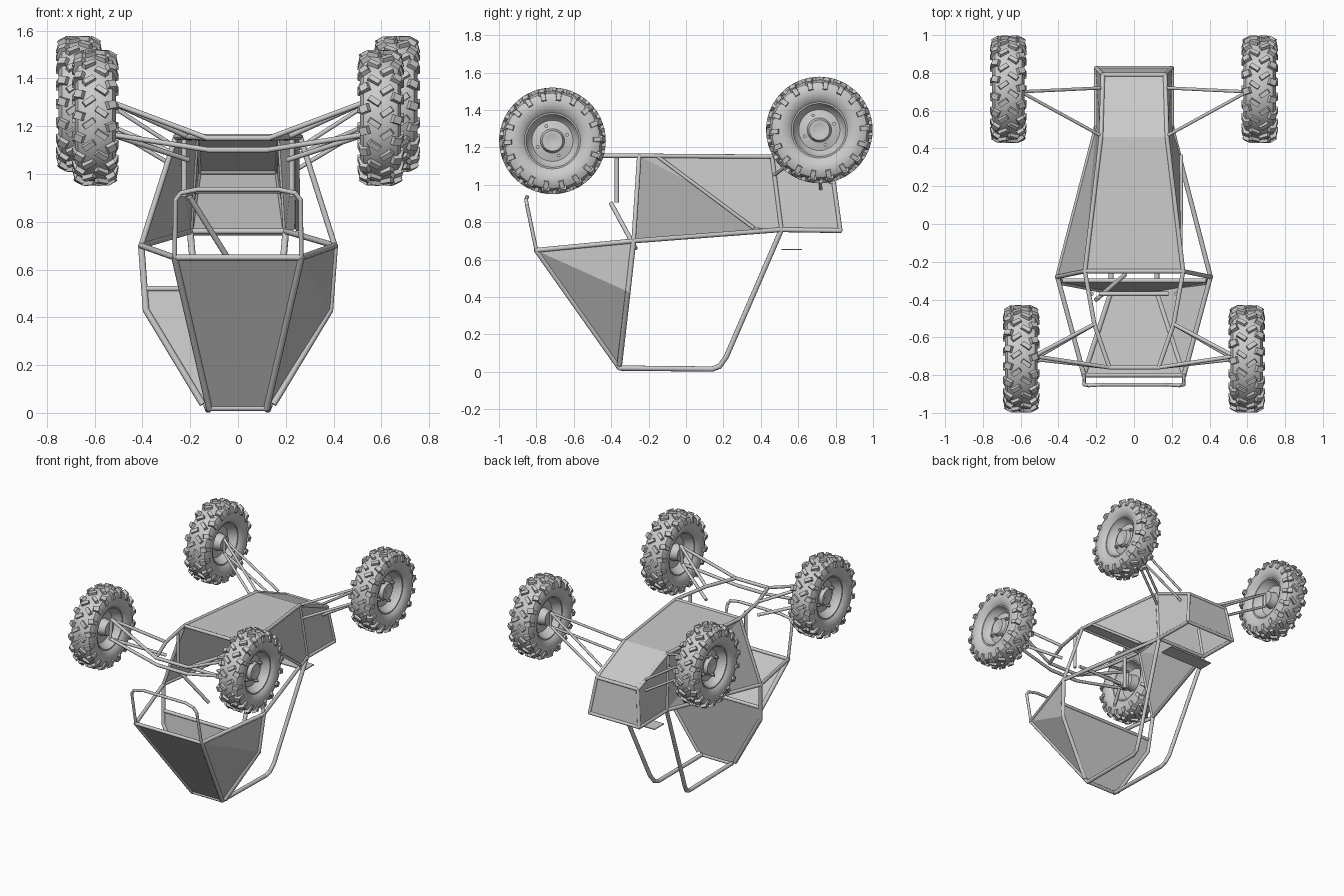
import bpy, bmesh, math
from mathutils import Vector, Matrix

if "Cube" in bpy.data.objects:
    bpy.data.objects.remove(bpy.data.objects["Cube"])


def add_object(name, bm, smooth=None):
    mesh = bpy.data.meshes.new(name)
    bm.to_mesh(mesh)
    bm.free()
    ob = bpy.data.objects.new(name, mesh)
    bpy.context.collection.objects.link(ob)
    if smooth:
        bpy.context.view_layer.objects.active = ob
        ob.select_set(True)
        bpy.ops.object.shade_smooth_by_angle(angle=math.radians(smooth))
        ob.select_set(False)
    return ob


def tubes(name, paths, r=0.012, mirror=False):
    """Round tubes along each path, optionally repeated on the other side."""
    bm = bmesh.new()
    if mirror:
        paths = paths + [[(-x, y, z) for x, y, z in p] for p in paths]
    for path in paths:
        pts = [Vector(p) for p in path]
        for a, b in zip(pts, pts[1:]):
            d = b - a
            m = Matrix.Translation((a + b) / 2) @ d.to_track_quat('Z', 'Y').to_matrix().to_4x4()
            bmesh.ops.create_cone(bm, cap_ends=True, segments=10, radius1=r, radius2=r,
                                  depth=d.length + r * 0.6, matrix=m)
    return add_object(name, bm, 40)


def panel(name, *polys):
    """Thin sheet made of one or more polygons."""
    bm = bmesh.new()
    for poly in polys:
        bm.faces.new([bm.verts.new(p) for p in poly])
    bmesh.ops.remove_doubles(bm, verts=bm.verts, dist=1e-4)
    bmesh.ops.recalc_face_normals(bm, faces=bm.faces)
    ob = add_object(name, bm)
    mod = ob.modifiers.new("thickness", 'SOLIDIFY')
    mod.thickness, mod.offset = 0.006, 0
    return ob


def mir(p):
    return (-p[0], p[1], p[2])


# Shared frame corners, right side
FLOOR_F = (0.26, -0.25, 1.155)
FLOOR_B = (0.175, 0.46, 1.15)
TAIL_T = (0.165, 0.79, 1.01)
TAIL_B = (0.2, 0.825, 0.755)
RAIL_B = (0.2, 0.51, 0.76)
RAIL_M = (0.405, -0.28, 0.70)
RAIL_F = (0.265, -0.80, 0.65)
POST = (0.385, -0.31, 0.43)
ROOF_F = (0.12, -0.355, 0.02)
NOSE_B = (0.21, -0.53, 1.155)
NOSE_F = (0.13, -0.76, 1.15)

# Sheet panels
panel("floor_pan", [FLOOR_F, FLOOR_B, mir(FLOOR_B), mir(FLOOR_F)],
      [FLOOR_B, TAIL_T, mir(TAIL_T), mir(FLOOR_B)])
panel("tail_panel", [TAIL_T, TAIL_B, mir(TAIL_B), mir(TAIL_T)])
panel("right_side_panel", [(0.248, -0.15, 1.155), FLOOR_B, RAIL_B, (0.24, 0.36, 0.77)],
      [FLOOR_B, TAIL_T, TAIL_B, RAIL_B])
panel("left_side_panel", [mir(FLOOR_F), mir(FLOOR_B), mir(RAIL_B)],
      [mir(FLOOR_F), mir(RAIL_B), mir(RAIL_M)],
      [mir(FLOOR_B), mir(TAIL_T), mir(TAIL_B), mir(RAIL_B)])
panel("front_panel", [RAIL_F, ROOF_F, mir(ROOF_F), mir(RAIL_F)])
panel("right_front_panel", [RAIL_F, RAIL_M, POST], [RAIL_F, POST, ROOF_F])
panel("cross_panel", [(0.385, -0.30, 0.52), POST, ROOF_F,
                      mir(ROOF_F), mir(POST), (-0.385, -0.30, 0.52)])
panel("rear_plate", [(0.18, 0.51, 0.655), (0.18, 0.62, 0.655),
                     (-0.18, 0.62, 0.655), (-0.18, 0.51, 0.655)])

# Tubular frame
tubes("side_rails", [[RAIL_F, RAIL_M, RAIL_B, TAIL_B]], 0.013, True)
tubes("roll_cage", [[RAIL_F, ROOF_F, (0.125, 0.14, 0.015), (0.13, 0.18, 0.03),
                     (0.14, 0.215, 0.08), RAIL_B],
                    [RAIL_M, POST, (0.15, -0.355, 0.04)]], 0.014, True)
tubes("floor_rails", [[NOSE_F, NOSE_B, FLOOR_F, FLOOR_B, TAIL_T, TAIL_B],
                      [FLOOR_F, RAIL_M], [FLOOR_B, RAIL_B],
                      [(0.225, -0.37, 0.91), (0.225, -0.37, 1.15)]], 0.012, True)
tubes("cross_bars", [[p, mir(p)] for p in
                     (FLOOR_F, RAIL_F, ROOF_F, RAIL_B, TAIL_T, TAIL_B, NOSE_F,
                      (0.385, -0.30, 0.52), (0.18, -0.37, 0.93), (0.12, -0.76, 1.10))], 0.012)
tubes("nose_loop", [[RAIL_F, (0.262, -0.85, 0.89), (0.24, -0.855, 0.92),
                     (0.17, -0.85, 0.935), (0, -0.85, 0.935)]], 0.010, True)
tubes("right_diagonal", [[(0.248, -0.15, 1.15), (0.25, 0.36, 0.77)]], 0.010)
tubes("steering_column", [[(-0.2, -0.40, 0.90), (-0.05, -0.27, 0.66)]], 0.012)

# Suspension arms
tubes("front_arms", [[NOSE_B, (0.53, -0.70, 1.30), NOSE_F],
                     [(0.21, -0.53, 1.06), (0.53, -0.715, 1.165), (0.12, -0.76, 1.10)],
                     [(0.53, -0.70, 1.30), (0.53, -0.715, 1.165)]], 0.011, True)
tubes("rear_arms", [[(0.18, 0.47, 1.15), (0.60, 0.70, 1.33), (0.18, 0.72, 1.06)],
                    [(0.18, 0.47, 1.05), (0.60, 0.70, 1.23), (0.18, 0.72, 0.98)],
                    [(0.60, 0.70, 1.33), (0.60, 0.70, 1.23)]], 0.009, True)


def wheel_mesh():
    # Tyre and dished rim as a lathe about x, outer face towards +x
    bm = bmesh.new()
    half = [(0.270, 0.0), (0.267, 0.045), (0.255, 0.072), (0.228, 0.086),
            (0.195, 0.086), (0.165, 0.076), (0.150, 0.062), (0.142, 0.062)]
    outer = half + [(0.130, 0.03), (0.11, 0.01), (0.065, 0.02), (0.055, 0.045), (0.03, 0.045), (0, 0.03)]
    inner = [(r, -x) for r, x in half] + [(0.128, -0.03), (0.11, -0.005), (0.06, -0.005),
                                          (0.05, -0.06), (0.0, -0.06)]
    prof = [bm.verts.new((x, 0, r)) for r, x in inner[::-1] + outer[1:]]
    edges = [bm.edges.new(e) for e in zip(prof, prof[1:])]
    bmesh.ops.spin(bm, geom=prof + edges, cent=(0, 0, 0), axis=(1, 0, 0),
                   angle=math.tau, steps=32, use_duplicate=False)
    bmesh.ops.remove_doubles(bm, verts=bm.verts, dist=1e-4)

    # Tread blocks: slanted centre lugs and wrapped shoulder lugs
    def lug(ang, x, r, size, yaw, lean):
        m = (Matrix.Rotation(ang, 4, 'X') @ Matrix.Translation((x, 0, r))
             @ Matrix.Rotation(lean, 4, 'Y') @ Matrix.Rotation(yaw, 4, 'Z')
             @ Matrix.Diagonal((*size, 1)))
        new = bmesh.ops.create_cube(bm, size=1, matrix=m)["verts"]
        mid = m.translation
        top = sorted(new, key=lambda v: -(v.co - mid).dot(m.col[2].to_3d()))[:4]
        for v in top:
            v.co += (mid - v.co) * 0.12

    n = 18
    for i in range(n):
        for s in (-1, 1):
            a = (i + 0.25 * s) * math.tau / n
            lug(a, s * 0.026, 0.271, (0.058, 0.026, 0.03), s * 0.6, 0)
            lug(a + 0.12, s * 0.066, 0.263, (0.042, 0.036, 0.03), -s * 0.3, s * 0.5)
            lug(a + 0.12, s * 0.083, 0.238, (0.045, 0.028, 0.02), 0, s * 1.3)
    # Wheel nuts
    for i in range(4):
        a = i * math.tau / 4 + 0.4
        bmesh.ops.create_cone(bm, cap_ends=True, segments=6, radius1=0.01, radius2=0.01, depth=0.03,
                              matrix=Matrix.Translation((0.025, 0.085 * math.cos(a), 0.085 * math.sin(a)))
                              @ Matrix.Rotation(math.pi / 2, 4, 'Y'))
    bmesh.ops.recalc_face_normals(bm, faces=bm.faces)
    return bm


# Four wheels sharing one mesh
first = add_object("front_right_wheel", wheel_mesh(), 35)
for name, x, y, z in (("front_right_wheel", 0.597, -0.714, 1.235), ("front_left_wheel", -0.597, -0.714, 1.235),
                      ("rear_right_wheel", 0.665, 0.713, 1.293), ("rear_left_wheel", -0.665, 0.713, 1.293)):
    ob = first
    if name != "front_right_wheel":
        ob = first.copy()
        ob.name = name
        bpy.context.collection.objects.link(ob)
    ob.location = (x, y, z)
    ob.rotation_euler = (0, 0, 0 if x > 0 else math.pi)
